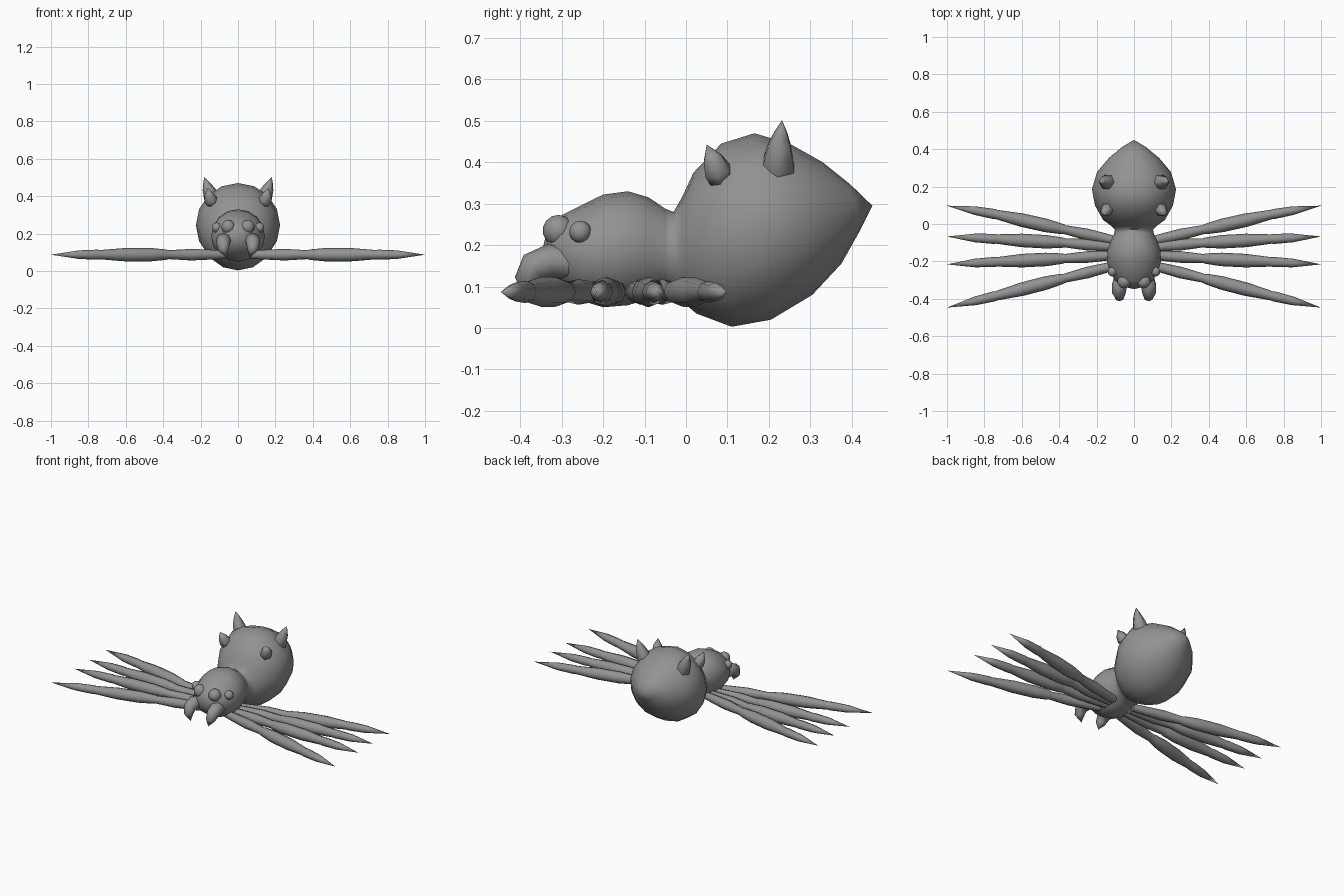
import bpy, bmesh, math
from mathutils import Vector

if "Cube" in bpy.data.objects:
    bpy.data.objects.remove(bpy.data.objects["Cube"])

grey = bpy.data.materials.new("mid_grey")
grey.diffuse_color = (0.29, 0.29, 0.29, 1)
grey.use_nodes = True
grey.node_tree.nodes["Principled BSDF"].inputs["Base Color"].default_value = grey.diffuse_color


def finish(name, bm, angle=60):
    bmesh.ops.recalc_face_normals(bm, faces=bm.faces)
    me = bpy.data.meshes.new(name)
    bm.to_mesh(me)
    bm.free()
    me.materials.append(grey)
    ob = bpy.data.objects.new(name, me)
    bpy.context.collection.objects.link(ob)
    bpy.ops.object.select_all(action='DESELECT')
    ob.select_set(True)
    bpy.context.view_layer.objects.active = ob
    bpy.ops.object.shade_smooth_by_angle(angle=math.radians(angle))
    return ob


def skin(bm, rings):
    """Join a list of rings; one-point rings become poles."""
    vs = [[bm.verts.new(p) for p in r] for r in rings]
    for a, b in zip(vs, vs[1:]):
        n = max(len(a), len(b))
        for i in range(n):
            j = (i + 1) % n
            if len(a) == 1:
                bm.faces.new((a[0], b[i], b[j]))
            elif len(b) == 1:
                bm.faces.new((a[i], b[0], a[j]))
            else:
                bm.faces.new((a[i], b[i], b[j], a[j]))
    if len(vs[0]) > 2:
        bm.faces.new(vs[0])


def tube(name, path, radii, sides, side=1, up=(0, 0, 1), angle=60):
    """Tapering limb along a path, mirrored by side; zero radius ends in a point."""
    pts = [Vector((p[0] * side, p[1], p[2])) for p in path]
    bm = bmesh.new()
    rings = []
    for i, (p, r) in enumerate(zip(pts, radii)):
        d = (pts[min(i + 1, len(pts) - 1)] - pts[max(i - 1, 0)]).normalized()
        u = d.cross(Vector(up)).normalized()
        v = d.cross(u)
        if r == 0:
            rings.append([p])
        else:
            rings.append([p + r * (u * math.cos(t) + v * math.sin(t))
                          for t in (2 * math.pi * k / sides for k in range(sides))])
    skin(bm, rings)
    return finish(name, bm, angle)


# body: y and z of top, y and z of bottom, half width
sections = [
    (-.335, .235, -.335, .135, .06), (-.305, .27, -.30, .095, .1),
    (-.255, .295, -.25, .065, .13), (-.20, .322, -.20, .05, .144),
    (-.14, .33, -.14, .055, .142), (-.09, .315, -.09, .07, .124),
    (-.05, .288, -.05, .085, .106), (-.03, .28, -.03, .08, .102),
    (-.01, .315, -.005, .06, .125), (.018, .375, .025, .035, .165),
    (.085, .445, .11, .003, .208), (.165, .47, .205, .02, .225),
    (.25, .445, .305, .08, .198), (.33, .40, .375, .155, .135),
    (.395, .348, .42, .235, .068),
]
N = 16
rings = [[(0, -.348, .185)]]
for yt, zt, yb, zb, w in sections:
    ring = []
    for k in range(N):
        t = 2 * math.pi * k / N
        c = math.cos(t)
        ring.append((w * math.sin(t), (yt + yb) / 2 + c * (yt - yb) / 2,
                     (zt + zb) / 2 + c * (zt - zb) / 2))
    rings.append(ring)
rings.append([(0, .45, .295)])
bm = bmesh.new()
skin(bm, rings)
finish("body", bm, 80)

# legs: root y, first joint y, second joint y, tip y
legs = [(-.095, -.028, .052, .098), (-.125, -.1, -.08, -.067),
        (-.165, -.185, -.203, -.216), (-.215, -.292, -.385, -.447)]
leg_x = (.07, .14, .25, .37, .385, .47, .6, .735, .75, .85, 1.0)
leg_r = (.022, .026, .031, .024, .028, .036, .036, .025, .027, .023, 0)
joints = (.07, .38, .74, 1.0)


def leg_y(ys, x):
    for i in range(3):
        if x <= joints[i + 1]:
            f = (x - joints[i]) / (joints[i + 1] - joints[i])
            return ys[i] + f * (ys[i + 1] - ys[i])


for s, label in ((1, "right"), (-1, "left")):
    for n, ys in enumerate(legs):
        path = [(x, leg_y(ys, x), .087) for x in leg_x]
        tube(f"leg_{label}_{n + 1}", path, leg_r, 8, s)

    # abdomen spikes
    tube(f"large_spike_{label}",
         [(.12, .22, .355), (.138, .222, .39), (.16, .226, .44), (.17, .229, .47), (.18, .232, .502)],
         (.036, .045, .031, .018, 0), 6, s, (0, 1, 0), 80)
    tube(f"small_spike_{label}",
         [(.13, .085, .35), (.145, .077, .378), (.155, .064, .408), (.162, .05, .443)],
         (.026, .036, .026, 0), 6, s, (0, 1, 0), 80)

    # hooked fangs
    tube(f"fang_{label}", [(.07, -.285, .155), (.078, -.33, .162), (.081, -.368, .148),
                           (.077, -.385, .115), (.062, -.388, .07)],
         (.036, .041, .037, .029, 0), 8, s, (1, 0, 0))

    # eyes
    for name, loc, r in (("large_eye", (.052, -.308, .235), .038),
                         ("small_eye", (.115, -.255, .232), .027)):
        bm = bmesh.new()
        bmesh.ops.create_uvsphere(bm, u_segments=10, v_segments=7, radius=r)
        bmesh.ops.translate(bm, verts=bm.verts, vec=(loc[0] * s, loc[1], loc[2]))
        finish(f"{name}_{label}", bm)
